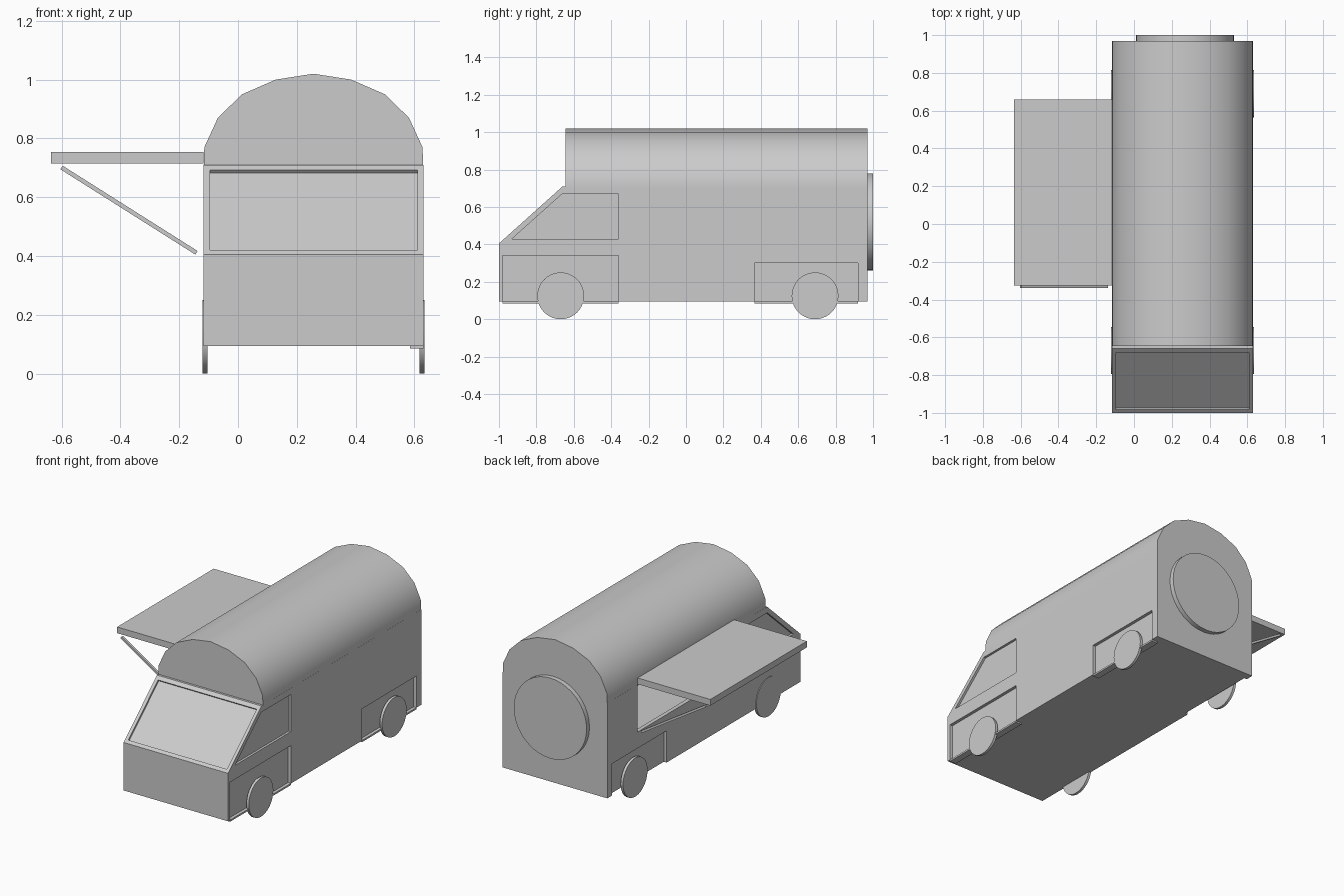
import bpy, bmesh, math
from mathutils import Vector

if "Cube" in bpy.data.objects:
    bpy.data.objects.remove(bpy.data.objects["Cube"])

XL, XR = -0.117, 0.63
XC = (XL + XR) / 2


def prism(name, profile, axis, a, b):
    """Extrude a 2D profile along x (profile = y,z) or along y (profile = x,z)."""
    bm = bmesh.new()
    pts = [(a, p, q) if axis == 'x' else (p, a, q) for p, q in profile]
    face = bm.faces.new([bm.verts.new(p) for p in pts])
    ext = bmesh.ops.extrude_face_region(bm, geom=[face])
    move = Vector((b - a, 0, 0)) if axis == 'x' else Vector((0, b - a, 0))
    bmesh.ops.translate(bm, vec=move, verts=[v for v in ext['geom'] if isinstance(v, bmesh.types.BMVert)])
    bmesh.ops.recalc_face_normals(bm, faces=bm.faces)
    me = bpy.data.meshes.new(name)
    bm.to_mesh(me)
    bm.free()
    ob = bpy.data.objects.new(name, me)
    bpy.context.collection.objects.link(ob)
    return ob


def rect(p0, p1, q0, q1):
    return [(p0, q0), (p1, q0), (p1, q1), (p0, q1)]


def smooth(ob, angle):
    bpy.ops.object.select_all(action='DESELECT')
    ob.select_set(True)
    bpy.context.view_layer.objects.active = ob
    bpy.ops.object.shade_smooth_by_angle(angle=math.radians(angle))


def disc(name, x, y, z, r, depth, rot):
    bpy.ops.mesh.primitive_cylinder_add(vertices=40, radius=r, depth=depth, location=(x, y, z), rotation=rot)
    ob = bpy.context.object
    ob.name = name
    smooth(ob, 30)
    return ob


# Body with sloping windscreen front
body = prism('body', [(-1, 0.095), (-1, 0.405), (-0.66, 0.71), (0.97, 0.71), (0.97, 0.095)], 'x', XL, XR)


def cut(profile, a, b):
    c = prism('cutter', profile, 'x', a, b)
    m = body.modifiers.new('cut', 'BOOLEAN')
    m.operation = 'DIFFERENCE'
    m.solver = 'EXACT'
    m.object = c
    bpy.ops.object.select_all(action='DESELECT')
    bpy.context.view_layer.objects.active = body
    bpy.ops.object.modifier_apply(modifier=m.name)
    bpy.data.objects.remove(c)


# Windscreen recess, perpendicular to the slope
n = Vector((0.668, -0.744))
lo, hi = Vector((-0.983, 0.42)), Vector((-0.68, 0.692))
cut([tuple(p) for p in (lo + n * 0.012, hi + n * 0.012, hi - n * 0.05, lo - n * 0.05)], XL + 0.022, XR - 0.02)

# Cab window recesses on both sides
window = [(-0.93, 0.43), (-0.36, 0.43), (-0.36, 0.67), (-0.662, 0.67)]
cut(window, XR - 0.015, XR + 0.1)
cut(window, XL - 0.1, XL + 0.015)

# Wheel panel recesses
cut(rect(-0.98, -0.36, 0.0, 0.34), XR - 0.02, XR + 0.1)
cut(rect(0.365, 0.92, 0.0, 0.30), XR - 0.02, XR + 0.1)
cut(rect(0.365, 0.92, 0.0, 0.30), XL - 0.1, XL + 0.02)

# Hollow interior and the serving hatch
cut(rect(-0.6, 0.945, 0.12, 0.8), XL + 0.026, XR - 0.026)
cut(rect(-0.325, 0.66, 0.405, 0.8), XL - 0.1, XL + 0.06)

# Arched roof
half = [(0.373, 0.71), (0.371, 0.77), (0.325, 0.87), (0.243, 0.95), (0.128, 1.0)]
arch = [(XC + x, z) for x, z in half] + [(XC, 1.02)] + [(XC - x, z) for x, z in reversed(half)]
roof = prism('roof', arch, 'y', -0.645, 0.97)
smooth(roof, 35)

# Lips under the right wheel panels
for name, y0, y1 in (('front_sill', -0.98, -0.36), ('rear_sill', 0.365, 0.92)):
    prism(name, rect(y0, y1, 0.085, 0.096), 'x', 0.585, XR)

# Wheels
for end, y in (('front', -0.67), ('rear', 0.69)):
    for side, x in (('left', -0.1125), ('right', 0.6255)):
        disc(f'{end}_{side}_wheel', x, y, 0.125, 0.125, 0.017, (0, math.pi / 2, 0))

# Spare wheel on the back
disc('spare_wheel', 0.27, 0.983, 0.52, 0.26, 0.034, (math.pi / 2, 0, 0))

# Awning flap and its struts
prism('awning', rect(-0.636, XL, 0.714, 0.754), 'y', -0.325, 0.66)
strut = [(-0.604, 0.695), (-0.596, 0.707), (-0.137, 0.417), (-0.145, 0.405)]
for name, y in (('front_strut', -0.338), ('rear_strut', 0.645)):
    prism(name, strut, 'y', y, y + 0.014)
